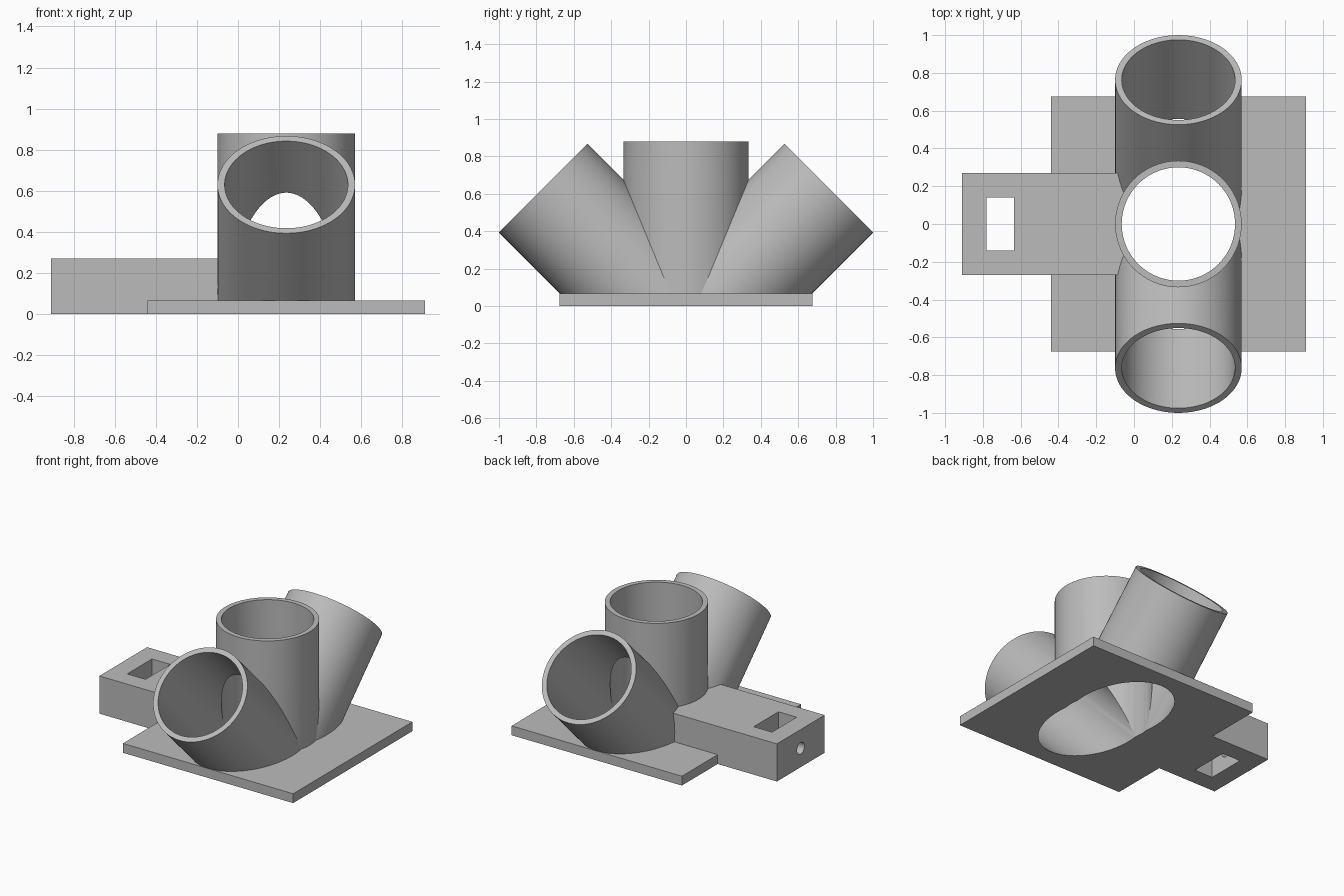
import bpy, bmesh, math
from mathutils import Matrix, Vector

if "Cube" in bpy.data.objects:
    bpy.data.objects.remove(bpy.data.objects["Cube"], do_unlink=True)

CX = 0.235              # tube centre line in x
HUB = Vector((CX, 0, -0.133))  # point where all tube axes meet
OUTER, BORE = 0.335, 0.30

grey = bpy.data.materials.new("plain grey")
grey.use_nodes = True
COLOUR = (0.5, 0.5, 0.5, 1)
grey.diffuse_color = COLOUR
grey.node_tree.nodes["Principled BSDF"].inputs["Base Color"].default_value = COLOUR


def add_object(name, bm):
    mesh = bpy.data.meshes.new(name)
    bm.to_mesh(mesh)
    bm.free()
    mesh.materials.append(grey)
    obj = bpy.data.objects.new(name, mesh)
    bpy.context.collection.objects.link(obj)
    return obj


def box(name, low, high):
    low, high = Vector(low), Vector(high)
    bm = bmesh.new()
    bmesh.ops.create_cube(bm, size=1, matrix=Matrix.Translation((low + high) / 2)
                          @ Matrix.Diagonal((*(high - low), 1)))
    return add_object(name, bm)


def rod(name, origin, turn, radius, start, end, sides=96):
    """Cylinder along a turned z axis, from start to end measured from origin."""
    bm = bmesh.new()
    place = Matrix.Translation(origin) @ turn @ Matrix.Translation((0, 0, (start + end) / 2))
    bmesh.ops.create_cone(bm, cap_ends=True, segments=sides, radius1=radius,
                          radius2=radius, depth=end - start, matrix=place)
    return add_object(name, bm)


def combine(body, tool, operation):
    mod = body.modifiers.new(tool.name, "BOOLEAN")
    mod.operation, mod.object, mod.solver = operation, tool, "EXACT"
    bpy.ops.object.select_all(action="DESELECT")
    bpy.context.view_layer.objects.active = body
    body.select_set(True)
    bpy.ops.object.modifier_apply(modifier=mod.name)
    bpy.data.objects.remove(tool, do_unlink=True)


# Base plate and side arm, left long below the floor until the final trim
body = box("tube_holder", (-0.44, -0.675, -0.1), (0.91, 0.675, 0.067))
combine(body, box("side_arm", (-0.91, -0.27, -0.12), (0.1, 0.27, 0.27)), "UNION")

# One upright tube and two tubes leaning 45 degrees to front and back
tubes = [("upright", 0, 1.013), ("front", 45, 1.079), ("back", -45, 1.079)]
for name, lean, length in tubes:
    turn = Matrix.Rotation(math.radians(lean), 4, "X")
    combine(body, rod(name + "_tube", HUB, turn, OUTER, -0.45, length), "UNION")

# Bores run through the tubes and the plate
for name, lean, length in tubes:
    turn = Matrix.Rotation(math.radians(lean), 4, "X")
    combine(body, rod(name + "_bore", HUB, turn, BORE, -0.5, length + 0.2), "DIFFERENCE")

# Slot through the arm and the small hole in its end
combine(body, box("arm_slot", (-0.78, -0.14, -0.5), (-0.635, 0.14, 0.5)), "DIFFERENCE")
combine(body, rod("end_hole", (-0.91, 0, 0.135), Matrix.Rotation(math.pi / 2, 4, "Y"),
                  0.042, -0.1, 0.2, 16), "DIFFERENCE")

# Trim everything flat at the floor
combine(body, box("floor_trim", (-2, -2, -2), (2, 2, 0)), "DIFFERENCE")

bpy.ops.object.shade_smooth_by_angle(angle=math.radians(20))
